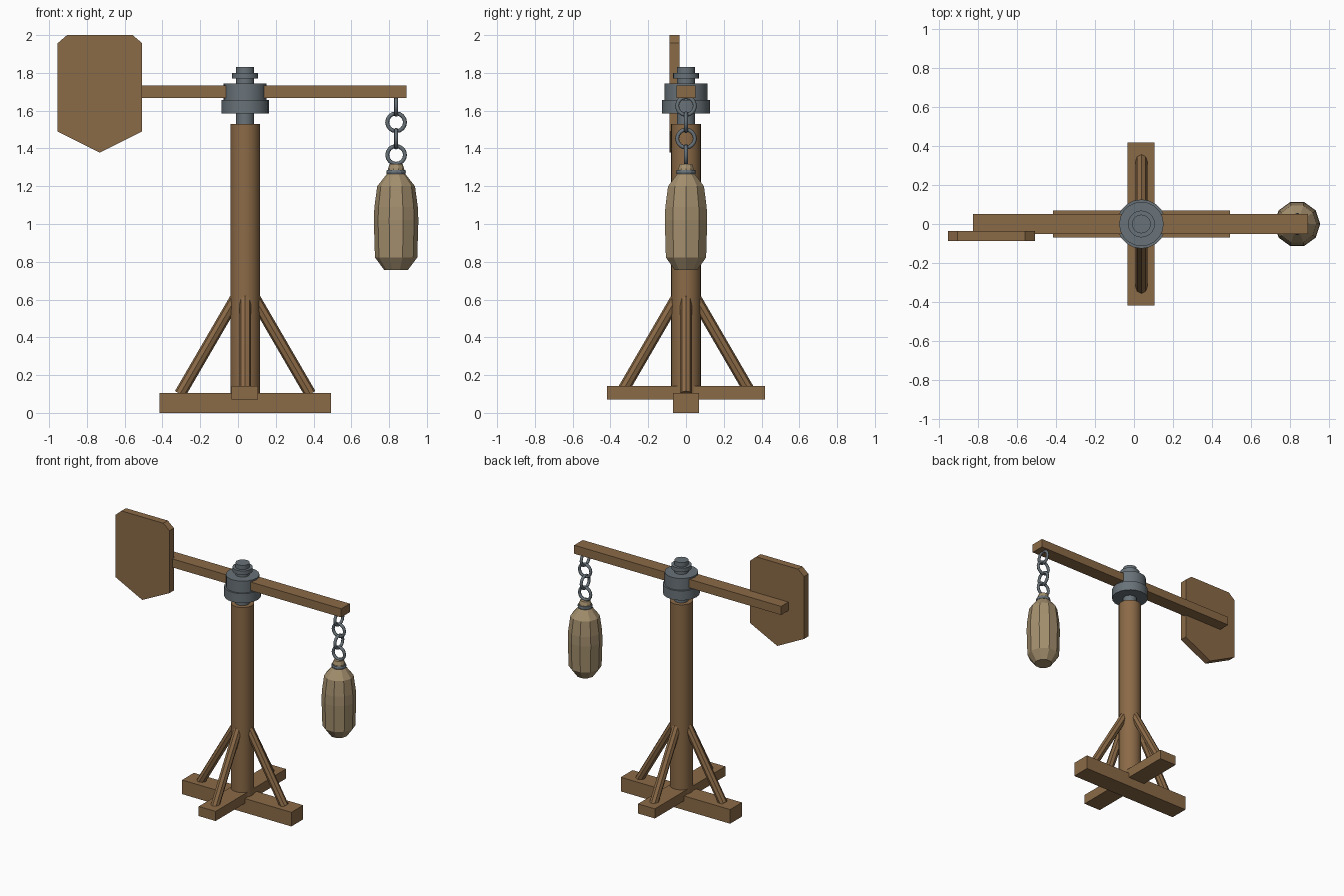
import bpy, bmesh
from math import pi, cos, sin, radians
from mathutils import Vector

if "Cube" in bpy.data.objects:
    bpy.data.objects.remove(bpy.data.objects["Cube"])


def material(name, color):
    m = bpy.data.materials.new(name)
    m.diffuse_color = (*color, 1)
    m.use_nodes = True
    m.node_tree.nodes["Principled BSDF"].inputs["Base Color"].default_value = m.diffuse_color
    return m


WOOD = material("wood", (0.26, 0.145, 0.063))
IRON = material("iron", (0.14, 0.17, 0.19))
CANVAS = material("canvas", (0.37, 0.275, 0.155))
PX = 0.038    # post centre
HX = 0.837    # hanging bag centre


def finish(bm, name, mat, smooth=None):
    bmesh.ops.recalc_face_normals(bm, faces=bm.faces)
    me = bpy.data.meshes.new(name)
    bm.to_mesh(me)
    bm.free()
    me.materials.append(mat)
    ob = bpy.data.objects.new(name, me)
    bpy.context.collection.objects.link(ob)
    if smooth:
        bpy.ops.object.select_all(action='DESELECT')
        bpy.context.view_layer.objects.active = ob
        ob.select_set(True)
        bpy.ops.object.shade_smooth_by_angle(angle=radians(smooth))
    return ob


def box(name, lo, hi, mat):
    bm = bmesh.new()
    bmesh.ops.create_cube(bm, size=1)
    for v in bm.verts:
        v.co = [(a + b) / 2 + c * (b - a) for a, b, c in zip(lo, hi, v.co)]
    return finish(bm, name, mat)


def lathe(name, x, profile, sides, mat, smooth=None):
    """Closed solid turned around the vertical axis at x; profile is (radius, z)."""
    bm = bmesh.new()
    rings = [[bm.verts.new((x + r * cos(2 * pi * i / sides), r * sin(2 * pi * i / sides), z))
              for i in range(sides)] for r, z in profile]
    for a, b in zip(rings, rings[1:]):
        for i in range(sides):
            j = (i + 1) % sides
            bm.faces.new((a[i], a[j], b[j], b[i]))
    bm.faces.new(rings[0])
    bm.faces.new(rings[-1])
    return finish(bm, name, mat, smooth)


def rod(name, p, q, r, sides, mat):
    p, q = Vector(p), Vector(q)
    bm = bmesh.new()
    bmesh.ops.create_cone(bm, cap_ends=True, segments=sides, radius1=r, radius2=r,
                          depth=(q - p).length)
    rot = (q - p).to_track_quat('Z', 'Y')
    for v in bm.verts:
        v.co = rot @ v.co + (p + q) / 2
    return finish(bm, name, mat)


def link(name, z, sideways, R=0.047, r=0.0105, n=16, m=8):
    bm = bmesh.new()
    grid = []
    for i in range(n):
        a = 2 * pi * i / n
        row = []
        for k in range(m):
            b = 2 * pi * k / m
            u, h, w = (R + r * cos(b)) * cos(a), (R + r * cos(b)) * sin(a), r * sin(b)
            row.append(bm.verts.new((HX + (w if sideways else u), u if sideways else w, z + h)))
        grid.append(row)
    for i in range(n):
        for k in range(m):
            i2, k2 = (i + 1) % n, (k + 1) % m
            bm.faces.new((grid[i][k], grid[i2][k], grid[i2][k2], grid[i][k2]))
    return finish(bm, name, IRON, 50)


# Crossed base beams
box("base_beam", (-0.415, -0.07, 0), (0.492, 0.07, 0.106), WOOD)
box("cross_beam", (-0.034, -0.417, 0.07), (0.106, 0.417, 0.142), WOOD)

# Post and four diagonal braces
lathe("post", PX, [(0.079, 0.09), (0.079, 1.53)], 24, WOOD, 30)
for i, (dx, dy) in enumerate([(1, 0), (0, 1), (-1, 0), (0, -1)]):
    rod(f"brace_{i + 1}", (PX + 0.345 * dx, 0.345 * dy, 0.1),
        (PX + 0.04 * dx, 0.04 * dy, 0.625), 0.031, 8, WOOD)

# Iron pivot
lathe("pivot_pin", PX, [(0.048, 1.50), (0.048, 1.832)], 20, IRON, 30)
lathe("pivot_flange", PX, [(0.126, 1.585), (0.126, 1.656)], 20, IRON, 30)
lathe("pivot_hub", PX, [(0.114, 1.65), (0.114, 1.744)], 20, IRON, 30)
lathe("pivot_washer", PX, [(0.069, 1.77), (0.069, 1.80)], 20, IRON, 30)

# Swinging arm
box("arm", (-0.825, -0.051, 1.668), (0.892, 0.051, 1.732), WOOD)

# Target shield
outline = [(-0.955, 1.49), (-0.733, 1.378), (-0.507, 1.49), (-0.507, 1.957),
           (-0.558, 2.0), (-0.905, 2.0), (-0.955, 1.957)]
bm = bmesh.new()
face = bm.faces.new([bm.verts.new((x, -0.088, z)) for x, z in outline])
ext = bmesh.ops.extrude_face_region(bm, geom=[face])
for v in ext["geom"]:
    if isinstance(v, bmesh.types.BMVert):
        v.co.y += 0.053
finish(bm, "shield", WOOD)

# Chain
for i in range(4):
    link(f"chain_link_{i + 1}", 1.625 - 0.0865 * i, i % 2 == 0)

# Weighted bag with its tie
lathe("bag", HX, [(0.063, 0.757), (0.112, 0.823), (0.118, 1.02), (0.115, 1.09), (0.1, 1.2),
                  (0.046, 1.268), (0.042, 1.295), (0.034, 1.318)], 10, CANVAS)
lathe("bag_tie", HX, [(0.049, 1.264), (0.052, 1.275), (0.049, 1.286)], 12, IRON)
